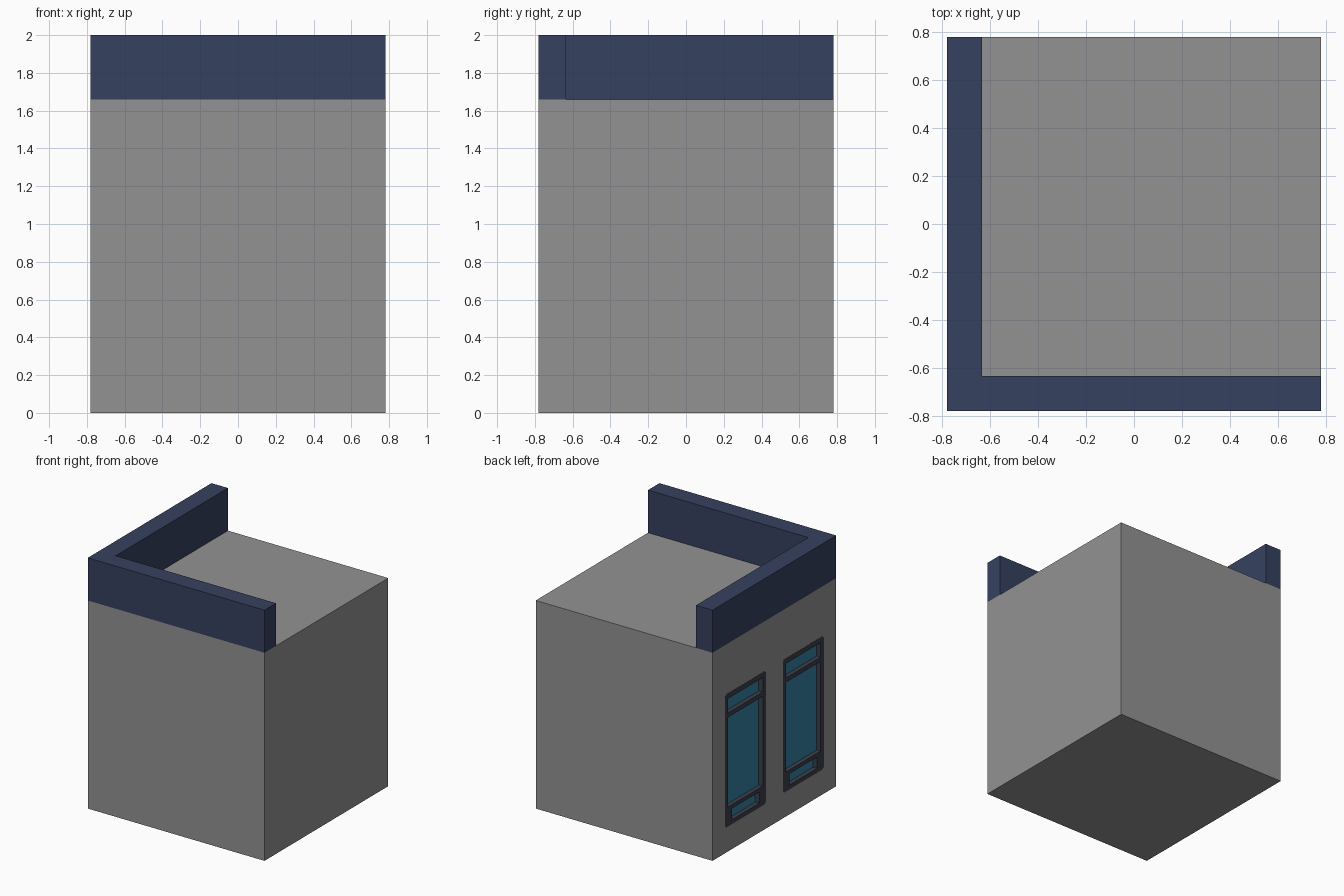
import bpy, bmesh

if "Cube" in bpy.data.objects:
    bpy.data.objects.remove(bpy.data.objects["Cube"])

H = 0.78          # half width of the block
ROOF = 1.66       # roof height
WALL = 0.145      # parapet thickness


def material(name, rgb):
    m = bpy.data.materials.new(name)
    m.diffuse_color = (*rgb, 1)
    m.use_nodes = True
    m.node_tree.nodes["Principled BSDF"].inputs["Base Color"].default_value = m.diffuse_color
    return m


grey = material("grey wall", (0.29, 0.29, 0.29))
navy = material("navy parapet", (0.036, 0.053, 0.115))
dark = material("dark frame", (0.042, 0.05, 0.068))
blue = material("blue glass", (0.034, 0.22, 0.37))


def prism(name, outlines, lo, hi, axis, mat):
    """Extrude 2D outlines from lo to hi along x (outline y,z) or z (outline x,y)."""
    bm = bmesh.new()
    for pts in outlines:
        vs = [bm.verts.new((lo, a, b) if axis == "x" else (a, b, lo)) for a, b in pts]
        face = bm.faces.new(vs)
        ext = bmesh.ops.extrude_face_region(bm, geom=[face])["geom"]
        moved = [g for g in ext if isinstance(g, bmesh.types.BMVert)]
        d = hi - lo
        bmesh.ops.translate(bm, verts=moved, vec=(d, 0, 0) if axis == "x" else (0, 0, d))
    bmesh.ops.recalc_face_normals(bm, faces=bm.faces)
    mesh = bpy.data.meshes.new(name)
    bm.to_mesh(mesh)
    bm.free()
    mesh.materials.append(mat)
    ob = bpy.data.objects.new(name, mesh)
    bpy.context.collection.objects.link(ob)
    return ob


def rect(a0, b0, a1, b1, c=0.0):
    """Rectangle, with chamfered corners when c > 0."""
    if c == 0:
        return [(a0, b0), (a1, b0), (a1, b1), (a0, b1)]
    return [(a0 + c, b0), (a1 - c, b0), (a1, b0 + c), (a1, b1 - c),
            (a1 - c, b1), (a0 + c, b1), (a0, b1 - c), (a0, b0 + c)]


def cut(ob, cutter):
    mod = ob.modifiers.new("cut", "BOOLEAN")
    mod.operation = "DIFFERENCE"
    mod.solver = "EXACT"
    mod.object = cutter
    bpy.context.view_layer.objects.active = ob
    bpy.ops.object.modifier_apply(modifier=mod.name)
    bpy.data.objects.remove(cutter)


# main block
body = prism("building_block", [rect(-H, -H, H, H)], 0, ROOF, "z", grey)

# L-shaped parapet along the front and left edges
i = -H + WALL
prism("parapet", [[(-H, -H), (H, -H), (H, i), (i, i), (i, H), (-H, H)]],
      ROOF, 2.0, "z", navy)

# two windows set into the left wall
for side, yc in (("back", 0.365), ("front", -0.365)):
    w = 0.258
    outer = rect(yc - w, 0.2, yc + w, 1.262, 0.016)
    cut(body, prism("pocket", [outer], -0.9, -0.735, "x", grey))
    frame = prism(side + "_window_frame", [outer], -0.781, -0.745, "x", dark)
    panes = [rect(yc - w + e, z0, yc + w - e, z1) for e, z0, z1 in
             ((0.085, 0.235, 0.325), (0.04, 0.355, 1.07), (0.04, 1.105, 1.22))]
    cut(frame, prism("pane_holes", panes, -0.9, -0.7, "x", dark))
    prism(side + "_window_glass", [rect(yc - w + 0.02, 0.22, yc + w - 0.02, 1.24)],
          -0.745, -0.736, "x", blue)
